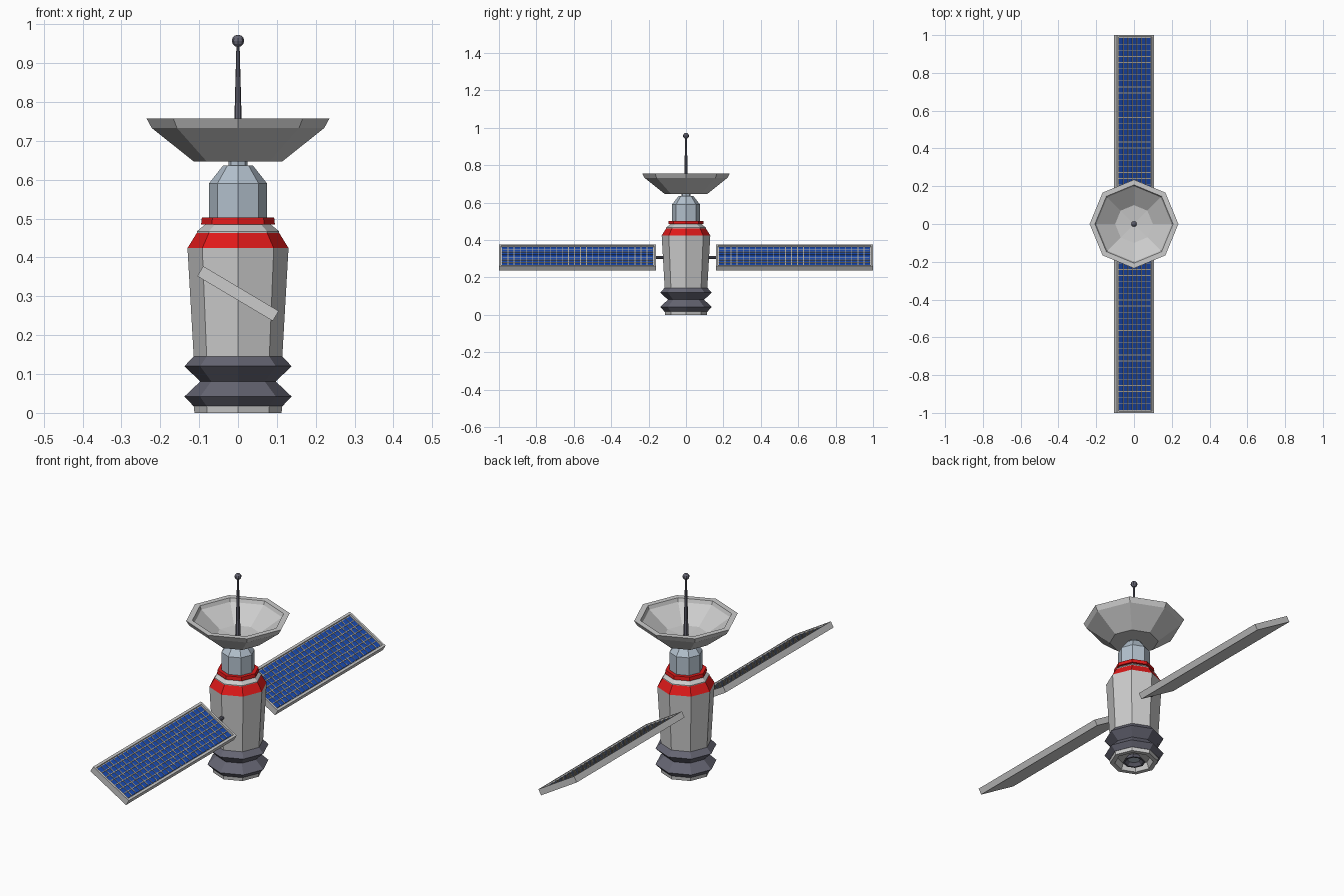
import bpy, bmesh, math
from mathutils import Matrix, Vector

if "Cube" in bpy.data.objects:
    bpy.data.objects.remove(bpy.data.objects["Cube"])


def material(name, rgb):
    m = bpy.data.materials.new(name)
    m.diffuse_color = (*rgb, 1)
    m.use_nodes = True
    m.node_tree.nodes["Principled BSDF"].inputs["Base Color"].default_value = m.diffuse_color
    return m


DARK = material("dark_metal", (0.13, 0.13, 0.17))
RED = material("red_paint", (0.75, 0.01, 0.01))
PALE = material("pale_blue_metal", (0.45, 0.53, 0.61))
BLUE = material("solar_blue", (0.01, 0.07, 0.45))
TAN = material("grid_tan", (0.5, 0.46, 0.38))


def finish(name, bm, mat=None, mirror=False):
    bmesh.ops.recalc_face_normals(bm, faces=bm.faces)
    me = bpy.data.meshes.new(name)
    bm.to_mesh(me)
    bm.free()
    if mat:
        me.materials.append(mat)
    ob = bpy.data.objects.new(name, me)
    bpy.context.collection.objects.link(ob)
    if mirror:
        mod = ob.modifiers.new("mirror", 'MIRROR')
        mod.use_axis = (False, True, False)
        mod.use_mirror_merge = False
    return ob


def lathe(name, profile, mat=None, sides=8):
    """Flat-sided turned part from (radius, height) points, corners on the axes."""
    bm = bmesh.new()
    rings = []
    for r, z in profile:
        if r == 0:
            rings.append([bm.verts.new((0, 0, z))] * sides)
        else:
            rings.append([bm.verts.new((r * math.cos(math.tau * i / sides),
                                        r * math.sin(math.tau * i / sides), z))
                          for i in range(sides)])
    for a, b in zip(rings, rings[1:]):
        for i in range(sides):
            j = (i + 1) % sides
            quad = list(dict.fromkeys((a[i], a[j], b[j], b[i])))
            bm.faces.new(quad)
    return finish(name, bm, mat)


def box(bm, lo, hi, matrix):
    lo, hi = Vector(lo), Vector(hi)
    m = matrix @ Matrix.Translation((lo + hi) / 2) @ Matrix.Diagonal((*(hi - lo), 1))
    bmesh.ops.create_cube(bm, size=1, matrix=m)


# Base ring with recess, and engine nozzle inside it
lathe("base_ring", [(0.114, 0.018), (0.112, 0), (0.09, 0), (0.078, 0.03), (0, 0.03)])
lathe("engine_nozzle", [(0.03, 0.03), (0.053, 0.001), (0.044, 0.001), (0.022, 0.022)], DARK)
lathe("nozzle_core", [(0.034, 0.024), (0.034, 0.015), (0, 0.015)], PALE)

# Bellows skirt
lathe("bellows", [(0.105, 0.018), (0.115, 0.018), (0.138, 0.042), (0.097, 0.081),
                  (0.138, 0.12), (0.114, 0.145), (0.1, 0.145)], DARK)

# Main hull and red shoulder
lathe("hull", [(0.1, 0.145), (0.114, 0.145), (0.13, 0.424)])
lathe("red_shoulder", [(0.13, 0.424), (0.106, 0.463)], RED)
lathe("hull_cap", [(0.106, 0.463), (0.106, 0.467), (0.084, 0.485), (0.07, 0.485)])
lathe("red_collar", [(0.07, 0.485), (0.095, 0.485), (0.093, 0.503), (0.07, 0.503)], RED)

# Upper module and neck
lathe("upper_module", [(0.075, 0.495), (0.075, 0.59), (0.038, 0.637), (0, 0.637)], PALE)
lathe("dish_neck", [(0.025, 0.635), (0.025, 0.65)], PALE)

# Dish: outer shell, rim, inner bowl
lathe("dish", [(0, 0.647), (0.114, 0.647), (0.222, 0.733), (0.235, 0.757),
               (0.207, 0.757), (0.2, 0.74), (0.1, 0.67), (0, 0.66)])

# Antenna mast and ball tip
lathe("antenna_mast", [(0.012, 0.655), (0.0095, 0.75), (0.004, 0.95)], DARK)
tip = bmesh.new()
bmesh.ops.create_uvsphere(tip, u_segments=8, v_segments=6, radius=0.016,
                          matrix=Matrix.Translation((0, 0, 0.957)))
finish("antenna_tip", tip, DARK)

# Solar wings, tilted about the y axis and mirrored front to back
tilt = Matrix.Translation((0, 0, 0.307)) @ Matrix.Rotation(math.radians(30.7), 4, 'Y')
W, Y0, Y1, T, F = 0.113, 0.16, 1.0, 0.015, 0.016

# Tray frame: inset top face pushed down
bm = bmesh.new()
box(bm, (-W, Y0, -T), (W, Y1, T), tilt)
bm.normal_update()
up = tilt.to_3x3() @ Vector((0, 0, 1))
top = max(bm.faces, key=lambda f: f.normal.dot(up))
bmesh.ops.inset_region(bm, faces=[top], thickness=F)
pocket = bmesh.ops.extrude_face_region(bm, geom=[top])
bmesh.ops.translate(bm, vec=up * -0.01,
                    verts=[v for v in pocket["geom"] if isinstance(v, bmesh.types.BMVert)])
if top.is_valid:
    bmesh.ops.delete(bm, geom=[top], context='FACES_ONLY')
finish("wing_frame", bm, None, True)

# Blue cell sheet
bm = bmesh.new()
box(bm, (-W + F, Y0 + F, 0.003), (W - F, Y1 - F, 0.008), tilt)
finish("solar_cells", bm, BLUE, True)

# Raised grid bars over the cells
bm = bmesh.new()
COLS, ROWS, H = 7, 25, 0.0018
for i in range(1, COLS):
    x = -W + F + 2 * (W - F) * i / COLS
    box(bm, (x - H, Y0 + F, 0.006), (x + H, Y1 - F, 0.0105), tilt)
for i in range(1, ROWS):
    y = Y0 + F + (Y1 - Y0 - 2 * F) * i / ROWS
    box(bm, (-W + F, y - H, 0.006), (W - F, y + H, 0.01), tilt)
finish("cell_grid", bm, TAN, True)

# Wing axle
bm = bmesh.new()
bmesh.ops.create_cone(bm, cap_ends=True, segments=8, radius1=0.009, radius2=0.009, depth=0.08,
                      matrix=Matrix.Translation((0, 0.13, 0.307)) @ Matrix.Rotation(math.pi / 2, 4, 'X'))
finish("wing_axle", bm, DARK, True)
